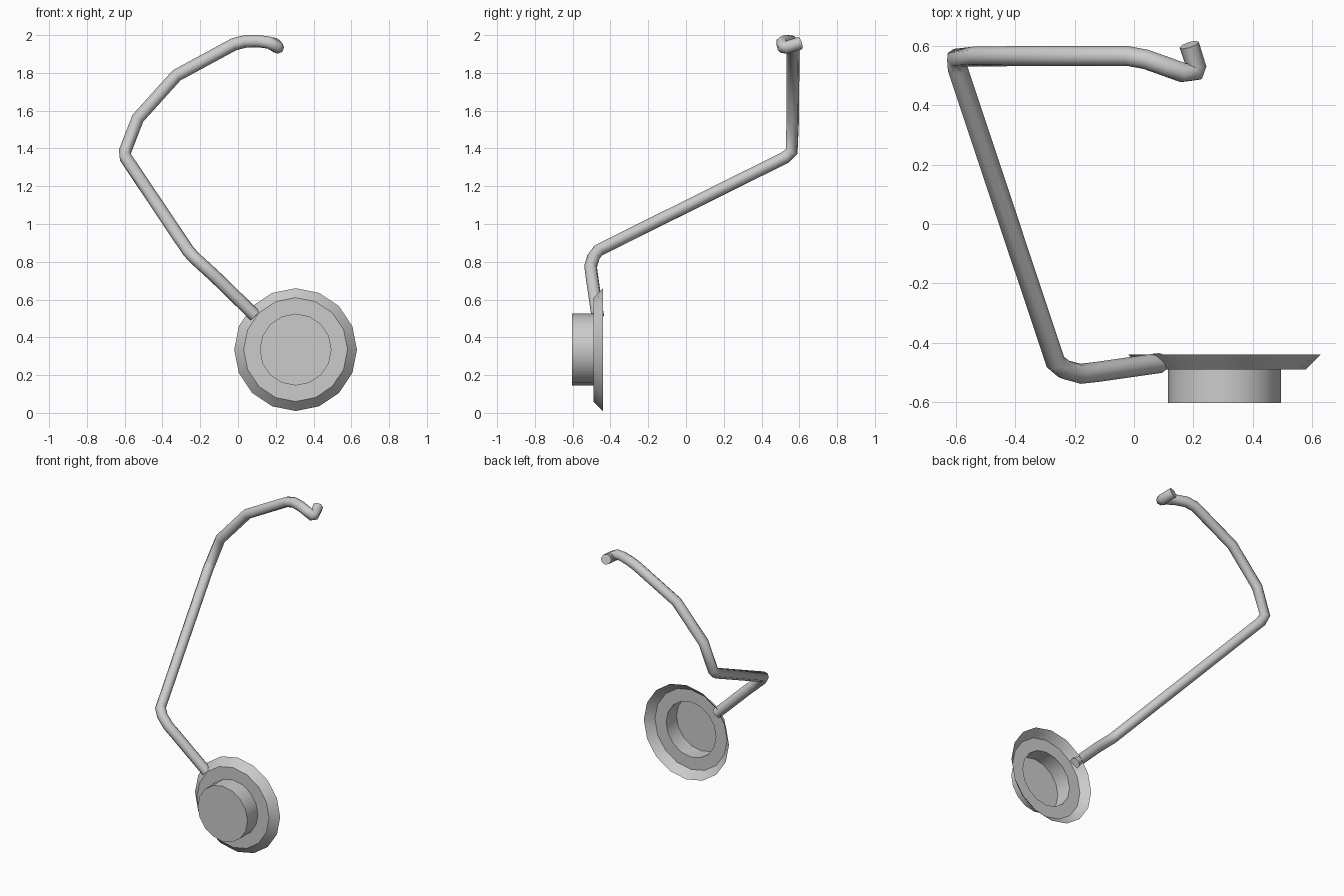
import bpy, bmesh, math

if "Cube" in bpy.data.objects:
    bpy.data.objects.remove(bpy.data.objects["Cube"])

def finish(obj, angle):
    bpy.ops.object.select_all(action='DESELECT')
    bpy.context.view_layer.objects.active = obj
    obj.select_set(True)
    if obj.type == 'CURVE':
        bpy.ops.object.convert(target='MESH')
    bpy.ops.object.shade_smooth_by_angle(angle=math.radians(angle))

# open-backed dish: flared rim, flat ring, drum wall and closed front face
SIDES, CX, CZ = 16, 0.305, 0.335
profile = [(0.325, -0.44), (0.275, -0.49), (0.19, -0.49), (0.19, -0.603)]
bm = bmesh.new()
rings = [[bm.verts.new((CX + r * math.sin(2 * math.pi * i / SIDES), y,
                        CZ + r * math.cos(2 * math.pi * i / SIDES)))
          for i in range(SIDES)] for r, y in profile]
for a, b in zip(rings, rings[1:]):
    for i in range(SIDES):
        j = (i + 1) % SIDES
        bm.faces.new((a[i], a[j], b[j], b[i]))
bm.faces.new(rings[-1])
bmesh.ops.recalc_face_normals(bm, faces=bm.faces)
mesh = bpy.data.meshes.new("dish")
bm.to_mesh(mesh)
bm.free()
dish = bpy.data.objects.new("dish", mesh)
bpy.context.collection.objects.link(dish)
finish(dish, 30)

# bent rod from the dish up to the hooked tip
path = [(0.09, -0.468, 0.515), (-0.12, -0.498, 0.72), (-0.18, -0.505, 0.775),
        (-0.235, -0.49, 0.825), (-0.265, -0.465, 0.86),
        (-0.595, 0.525, 1.352), (-0.598, 0.56, 1.385),
        (-0.53, 0.565, 1.56), (-0.325, 0.566, 1.787), (-0.02, 0.566, 1.952),
        (0.04, 0.555, 1.967), (0.11, 0.53, 1.968), (0.165, 0.51, 1.96),
        (0.205, 0.512, 1.938), (0.21, 0.53, 1.935), (0.186, 0.604, 1.957)]
curve = bpy.data.curves.new("bent_rod", 'CURVE')
curve.dimensions = '3D'
curve.bevel_depth = 0.034
curve.bevel_resolution = 2
curve.use_fill_caps = True
spline = curve.splines.new('POLY')
spline.points.add(len(path) - 1)
for p, co in zip(spline.points, path):
    p.co = (*co, 1)
rod = bpy.data.objects.new("bent_rod", curve)
bpy.context.collection.objects.link(rod)
finish(rod, 50)
